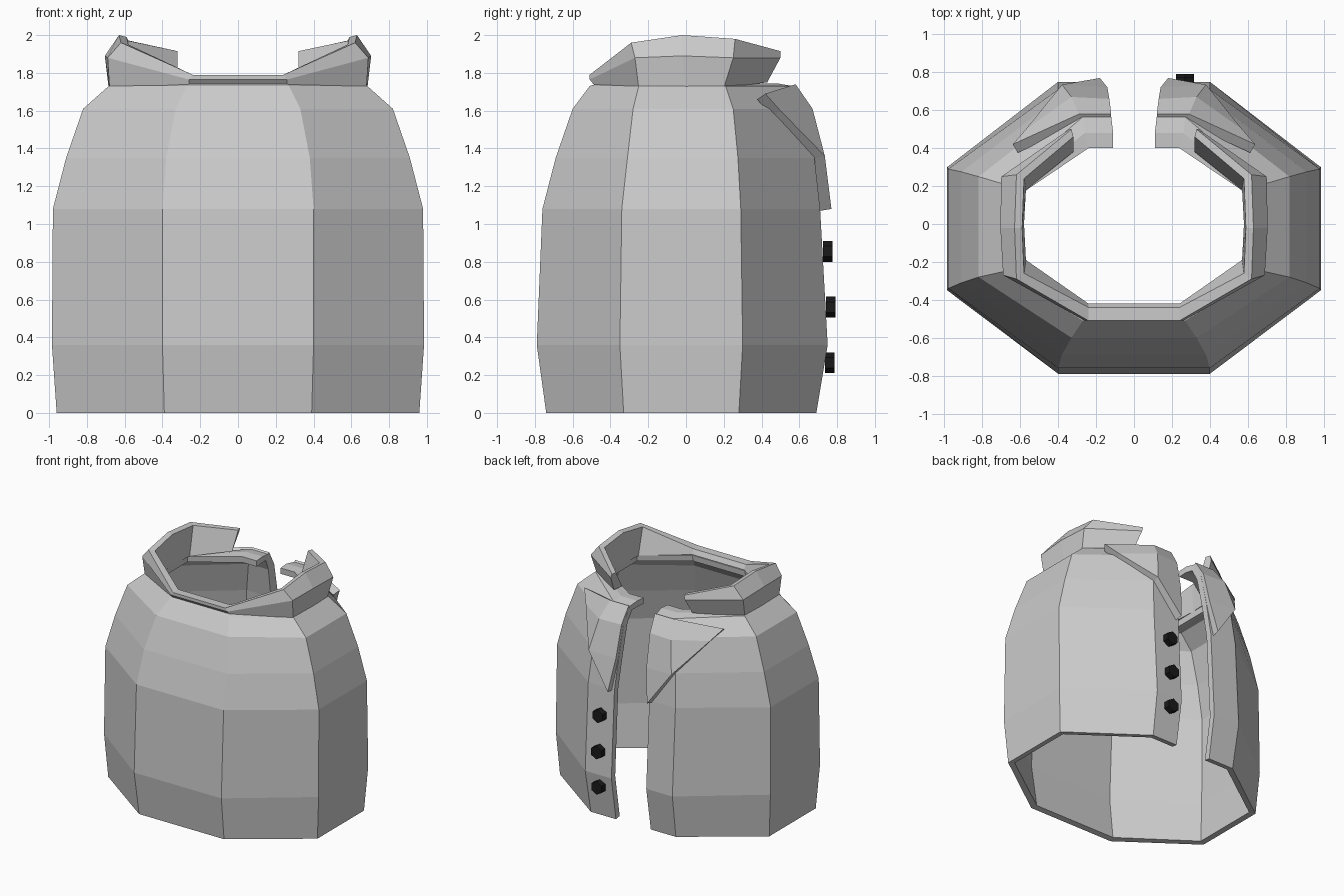
import bpy, math

if "Cube" in bpy.data.objects:
    bpy.data.objects.remove(bpy.data.objects["Cube"])


def add_mesh(name, verts, faces, thickness=0):
    mesh = bpy.data.meshes.new(name)
    mesh.from_pydata(verts, [], faces)
    mesh.update()
    ob = bpy.data.objects.new(name, mesh)
    bpy.context.collection.objects.link(ob)
    if thickness:
        mod = ob.modifiers.new("thickness", "SOLIDIFY")
        mod.thickness = thickness
        mod.offset = -1
    return ob


def both_sides(half):
    """Half outline from the +x opening to the front, continued on the -x side."""
    return half + [(-x, y, z) for x, y, z in reversed(half)]


# body shell: z, side x, corner x, front y, side-front y, side-back y, back y, opening x
levels = [
    (0.00, .96, .39, -.74, -.33, .28, .69, .16),
    (0.36, .985, .40, -.79, -.35, .30, .75, .16),
    (1.08, .98, .40, -.76, -.34, .29, .71, .16),
    (1.35, .91, .38, -.69, -.31, .275, .68, .14),
    (1.61, .82, .33, -.60, -.28, .25, .63, .13),
    (1.73, .685, .27, -.51, -.25, .21, .565, .12),
    (1.745, .62, .26, -.47, -.22, .19, .48, .11),
    (1.74, .58, .24, -.43, -.19, .17, .40, .11),
]
verts = []
for z, xs, xc, yf, ysf, ysb, yb, xo in levels:
    verts += both_sides([(xo, yb, z), (xc, yb, z), (xs, ysb, z),
                         (xs, ysf, z), (xc, yf, z)])
n = 10
faces = [(r * n + c, (r + 1) * n + c, (r + 1) * n + c + 1, r * n + c + 1)
         for r in range(len(levels) - 1) for c in range(n - 1)]
add_mesh("jacket_body", verts, faces, 0.05)

# folded collar: cross-sections (base, fold, top outer, top inner, base inner)
sections = [
    [(.36, .43, 1.75), (.34, .50, 1.88), (.33, .50, 1.915), (.32, .46, 1.915), (.32, .38, 1.77)],
    [(.68, .20, 1.72), (.70, .25, 1.88), (.62, .26, 1.98), (.58, .24, 1.97), (.57, .18, 1.74)],
    [(.685, 0, 1.72), (.705, -.02, 1.89), (.63, -.02, 2.0), (.59, -.02, 1.99), (.58, 0, 1.74)],
    [(.68, -.25, 1.72), (.69, -.27, 1.88), (.62, -.29, 1.96), (.58, -.26, 1.95), (.57, -.19, 1.74)],
    [(.26, -.49, 1.74), (.26, -.51, 1.765), (.24, -.51, 1.79), (.24, -.44, 1.79), (.24, -.42, 1.75)],
]
sections += [[(-x, y, z) for x, y, z in s] for s in reversed(sections)]
verts = [p for s in sections for p in s]
faces = [(c * 5 + k, c * 5 + (k + 1) % 5, (c + 1) * 5 + (k + 1) % 5, (c + 1) * 5 + k)
         for c in range(len(sections) - 1) for k in range(5)]
last = (len(sections) - 1) * 5
faces += [(4, 3, 2, 1, 0), tuple(range(last, last + 5))]
add_mesh("collar", verts, faces)

# lapels: folded plates lying on both edges of the opening
lapel = [(.12, .58, 1.74), (.29, .58, 1.74), (.64, .42, 1.69),
         (.13, .66, 1.61), (.33, .67, 1.61), (.57, .50, 1.60),
         (.38, .735, 1.36), (.14, .72, 1.35), (.18, .77, 1.08)]
lapel_faces = [(0, 1, 4, 3), (1, 2, 5, 4), (3, 4, 6, 7), (4, 5, 6), (7, 6, 8)]
add_mesh("lapel_right", lapel, [f for f in lapel_faces], 0.06)
add_mesh("lapel_left", [(-x, y, z) for x, y, z in lapel],
         [f[::-1] for f in lapel_faces], 0.06)

# three dark six-sided buttons
black = bpy.data.materials.new("button_black")
black.diffuse_color = (0.01, 0.01, 0.01, 1)
black.use_nodes = True
black.node_tree.nodes["Principled BSDF"].inputs["Base Color"].default_value = black.diffuse_color
for i, (y, z) in enumerate([(.762, .265), (.767, .56), (.75, .855)]):
    bpy.ops.mesh.primitive_cylinder_add(vertices=6, radius=.055, depth=.05,
                                        location=(.27, y, z),
                                        rotation=(math.pi / 2, 0, 0))
    button = bpy.context.object
    button.name = f"button_{i + 1}"
    button.data.materials.append(black)
